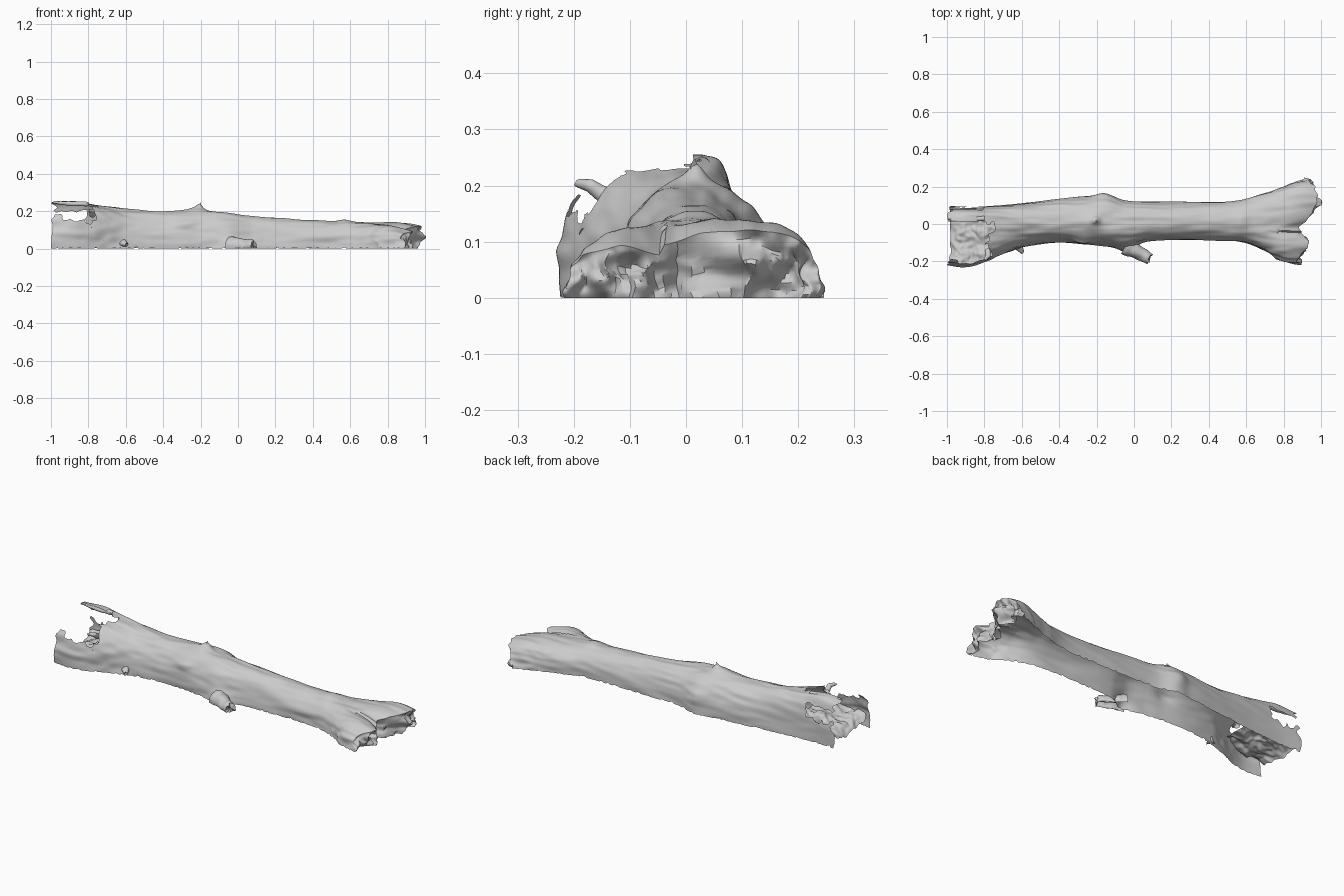
import bpy, bmesh, math, random
from mathutils import Vector, noise

if "Cube" in bpy.data.objects:
    bpy.data.objects.remove(bpy.data.objects["Cube"])

random.seed(4)
NX, NT = 380, 100

# Log stations: x, front y, back y, ridge y, ridge z, squareness
ST = [(-1.00, -.215, .095, .03, .245, .62), (-.88, -.225, .09, .03, .25, .62),
      (-.77, -.195, .095, .025, .235, .68), (-.60, -.125, .112, .02, .212, .80),
      (-.42, -.098, .132, .02, .202, .80), (-.24, -.108, .148, .02, .204, .80),
      (-.15, -.12, .158, .02, .20, .80), (-.05, -.125, .125, .02, .188, .80),
      (.08, -.092, .118, .02, .176, .80), (.35, -.086, .118, .02, .150, .80),
      (.56, -.096, .125, .02, .146, .78), (.72, -.142, .168, .03, .140, .70),
      (.86, -.195, .215, .05, .142, .64), (1.0, -.215, .245, .06, .138, .62)]
# How far the right broken end reaches for each y
END = [(-.25, .83), (-.20, .87), (-.10, .94), (-.02, .88), (.05, .95), (.12, .98), (.20, .97), (.25, .91)]


def lerp_table(tab, v):
    for a, b in zip(tab, tab[1:]):
        if v <= b[0]:
            t = max(0, (v - a[0]) / (b[0] - a[0]))
            return a[1] + (b[1] - a[1]) * t
    return tab[-1][1]


def station(x):
    i = 0
    while i < len(ST) - 2 and x > ST[i + 1][0]:
        i += 1
    a, b = ST[i], ST[i + 1]
    p, n = ST[max(i - 1, 0)], ST[min(i + 2, len(ST) - 1)]
    h = b[0] - a[0]
    t = (x - a[0]) / h
    out = []
    for k in range(1, 6):
        ma = (b[k] - p[k]) / (b[0] - p[0]) * h
        mb = (n[k] - a[k]) / (n[0] - a[0]) * h
        out.append((2*t**3 - 3*t*t + 1) * a[k] + (t**3 - 2*t*t + t) * ma
                   + (3*t*t - 2*t**3) * b[k] + (t**3 - t*t) * mb)
    return out


def rough(v, s=1.0):
    return noise.noise(Vector(v) * s)


def bump(x, y, cx, cy, rx, ry, h):
    return h * math.exp(-((x - cx) / rx) ** 2 - ((y - cy) / ry) ** 2)


def surface(x, th):
    yf, yb, yr, zr, p = station(x)
    c, s = math.cos(th), math.sin(th)
    side = (yb - yr) if c > 0 else (yf - yr)
    y = yr + side * abs(c) ** p
    z = zr * max(s, 0) ** p
    # bark ripples and large dents
    r = 1 + .05 * rough((x * 3, y * 9, z * 9)) + .03 * rough((x * 7, y * 32, z * 32))
    y, z = yr + (y - yr) * r, z * r
    # knots, twig scars and swellings
    up = s ** 2
    z += up * (bump(x, y, -.22, .0, .05, .06, .016) + bump(x, y, .57, .0, .04, .06, .012))
    z += up * bump(x, y, -.205, .02, .022, .018, .022)
    y -= bump(x, z, -.27, .14, .06, .035, .020) * (c < 0)
    y -= bump(x, z, .45, .07, .12, .03, .012) * (c < 0)
    y -= bump(x, z, -.03, .01, .05, .045, .03) * (c < 0)
    y += bump(x, z, -.17, .10, .05, .05, .010) * (c > 0)
    # valley between the forked limbs and the sloping broken tip
    f = max(0, (x - .72) / .28)
    z -= f * bump(x, y, 1, -.04, 1, .05, .028) * s
    z -= f * .022 * s * (y < -.04)
    z *= 1 - .14 * max(0, (x - .86) / .14) ** 2
    # ragged ground edge
    if s < .01:
        z += max(0, .012 * rough((x, y, 0), 45) + .005 * rough((x, y, 0), 110))
    if x > .6:
        e = lerp_table(END, y) + .015 * rough((y, z, 3), 35)
        x = .6 + (x - .6) * (e - .6) / .4
    elif x < -.8:
        x += (-.8 - x) / .2 * .05 * max(0, rough((y, z, 9), 25))
    return Vector((x, y, max(z, 0)))


def finish(name, bm, angle=50):
    me = bpy.data.meshes.new(name)
    bm.to_mesh(me)
    bm.free()
    ob = bpy.data.objects.new(name, me)
    bpy.context.collection.objects.link(ob)
    bpy.ops.object.select_all(action='DESELECT')
    ob.select_set(True)
    bpy.context.view_layer.objects.active = ob
    bpy.ops.object.shade_smooth_by_angle(angle=math.radians(angle))
    return ob


def sheet(bm, rows):
    vs = [[bm.verts.new(p) for p in row] for row in rows]
    for a, b in zip(vs, vs[1:]):
        for j in range(len(a) - 1):
            bm.faces.new((a[j], a[j + 1], b[j + 1], b[j]))
    return vs


# Bark shell, open underneath
bm = bmesh.new()
rows = [[surface(-1 + 2 * i / NX, math.pi * j / NT) for j in range(NT + 1)] for i in range(NX + 1)]
sheet(bm, rows)
rim = rows[-1]


def missing(c):
    n = .03 * rough(c, 22) + .008 * rough(c, 60)
    if c.x < -.78 + n * 1.5:
        # torn window in the flared left end, both flanks
        if c.y < .005 + n * .5 and c.z > .14 + n:
            return not (c.x < -.945 + n and c.y < -.14 and c.z < .185)
        if c.y > .03 and .135 + n < c.z < .20 + n * .5 and c.x < -.81 + n:
            return True
    return False


bmesh.ops.delete(bm, geom=[f for f in bm.faces if missing(f.calc_center_median())], context='FACES')
# soften the stair-steps along the torn edges
for _ in range(3):
    edge = [v for v in bm.verts if v.is_boundary and v.co.x < -.7 and v.co.z > .02]
    bmesh.ops.smooth_vert(bm, verts=edge, factor=.5, use_axis_x=True, use_axis_y=True, use_axis_z=True)
finish("log_bark_shell", bm)

# Crumpled broken wood hanging from the rim of the forked right end to the ground
bm = bmesh.new()
cap = []
for k in range(17):
    t = k / 16
    row = []
    for p in rim:
        q = p.lerp(Vector((.90 + (p.x - .90) * .75, p.y * .97, 0)), t)
        d = .055 * min(1, t * 3)
        q += Vector((d * (rough(q, 16) - .25) + .4 * d * rough(q, 42),
                     .3 * d * rough(q + Vector((5, 0, 0)), 30), .3 * d * rough(q, 33) * (1 - t)))
        q.z = max(q.z, 0)
        row.append(q)
    cap.append(row)
sheet(bm, cap)
finish("right_broken_end", bm, 40)

# Rotten wood sloping up inside the hollow left end
bm = bmesh.new()
floor = []
for i in range(45):
    t = i / 44
    x = -.985 + .25 * t
    yf, yb, yr, zr, p = station(x)
    row = []
    for j in range(61):
        w = j / 60
        y = yf * .95 + (yb * .95 - yf * .95) * w
        edge = abs(2 * w - 1) ** 3
        z = .025 + .085 * t ** .7 + .05 * edge * (1 - t)
        z += .035 * rough((x, y, 1), 11) + .010 * rough((x, y, 2), 36)
        row.append(Vector((x + .015 * rough((x, y, 4), 20), y, max(z, .004))))
    floor.append(row)
sheet(bm, floor)
finish("left_rotten_wood", bm, 50)


# Tapered branch stubs swept along short paths, broken flat at the tip
def stub(name, path, sides=18, steps=7):
    bm = bmesh.new()
    rings = []
    for a, b in zip(path, path[1:]):
        for s in range(steps):
            rings.append([u + (v - u) * s / steps for u, v in zip(a, b)])
    rings.append(list(path[-1]))
    pts = [Vector(r[:3]) for r in rings]
    out = []
    for i, (c, r) in enumerate(zip(pts, rings)):
        d = (pts[min(i + 1, len(pts) - 1)] - pts[max(i - 1, 0)]).normalized()
        q = d.to_track_quat('Z', 'Y')
        row = []
        for j in range(sides + 1):
            a = 2 * math.pi * (j % sides) / sides
            v = Vector((math.cos(a), math.sin(a), 0)) * r[3]
            v = c + q @ v * (1 + .2 * rough(c + q @ v, 30))
            if i == len(pts) - 1:
                v += d * .02 * rough(v, 80)
            v.z = max(v.z, 0)
            row.append(v)
        out.append(row)
    tip = sum(out[-1], Vector()) / len(out[-1])
    out.append([p.lerp(tip, .98) - (pts[-1] - pts[-2]).normalized() * .006 for p in out[-1]])
    sheet(bm, out)
    bmesh.ops.remove_doubles(bm, verts=bm.verts, dist=.0004)
    # open underneath like the log itself
    bmesh.ops.delete(bm, geom=[f for f in bm.faces if all(v.co.z < .001 for v in f.verts)], context='FACES')
    finish(name, bm)


stub("front_branch_stub", [(-.045, -.115, .015, .05), (.0, -.140, .015, .042),
                           (.04, -.162, .014, .035), (.085, -.187, .014, .032)])
stub("top_knot", [(-.225, .01, .205, .022), (-.212, .014, .220, .014), (-.20, .017, .234, .009)])
stub("small_front_snag", [(-.615, -.125, .03, .020), (-.605, -.140, .025, .015), (-.595, -.152, .02, .010)])
stub("left_torn_splinter", [(-.80, .03, .238, .012), (-.90, .025, .240, .012), (-.985, .02, .248, .007)])
stub("flare_splinter", [(-.78, -.14, .180, .018), (-.78, -.17, .200, .013), (-.80, -.195, .205, .007)])
